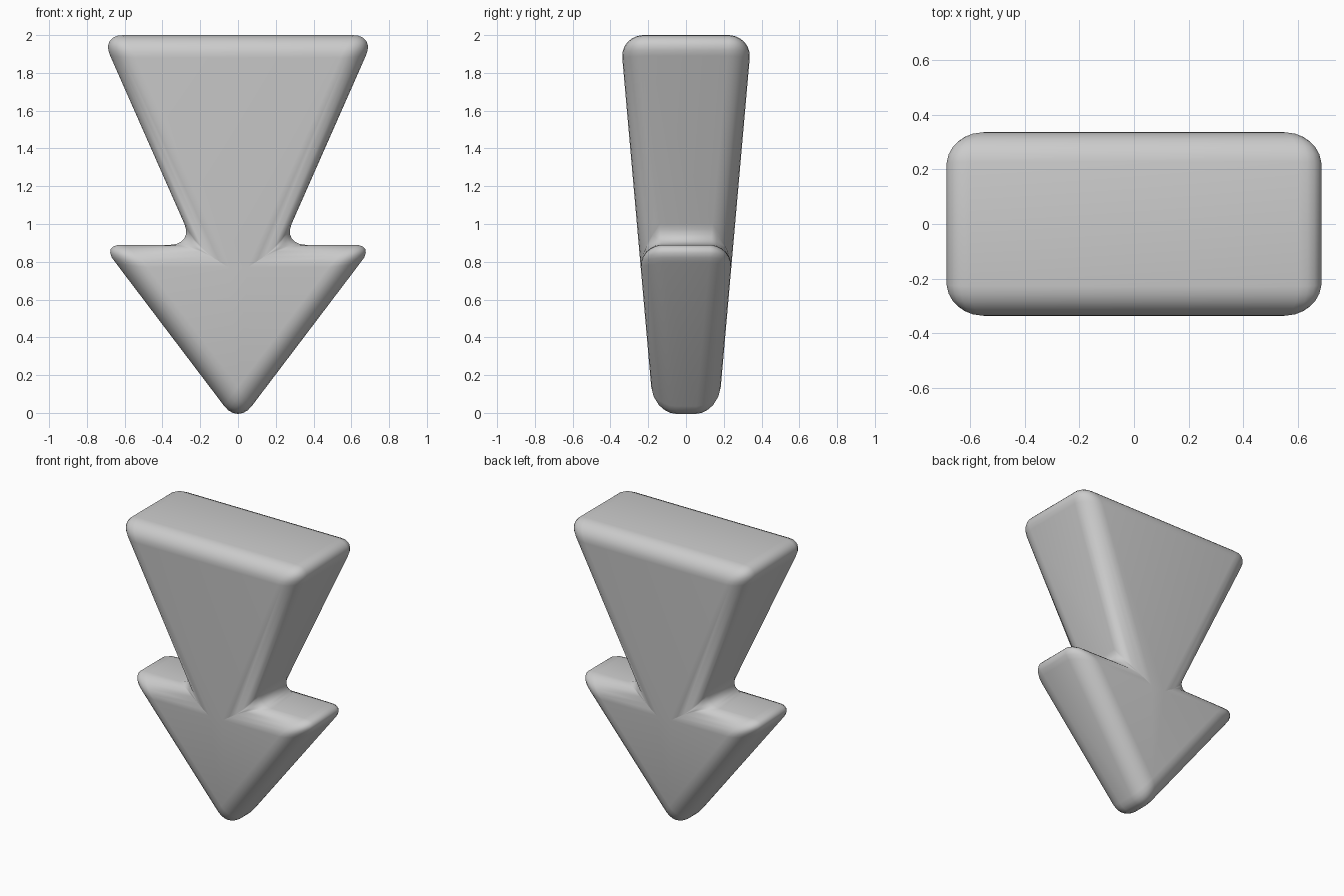
import bpy
import bmesh
import math

if "Cube" in bpy.data.objects:
    bpy.data.objects.remove(bpy.data.objects["Cube"], do_unlink=True)

# Single plain material
grey = bpy.data.materials.new("light_grey")
grey.use_nodes = True
colour = (0.6, 0.6, 0.6, 1.0)
grey.diffuse_color = colour
grey.node_tree.nodes["Principled BSDF"].inputs["Base Color"].default_value = colour

# Sharp arrow outline, right half from the tip up; mirrored for the left
half = [(0.72, 0.89), (0.235, 0.89), (0.725, 2.0)]
outline = [(0, -0.06)] + half + [(-x, z) for x, z in reversed(half)]


def half_depth(z):
    """The block thickens evenly towards the top."""
    return 0.172 + 0.088 * z


# Tapered arrow block
bm = bmesh.new()
front = [bm.verts.new((x, -half_depth(z), z)) for x, z in outline]
back = [bm.verts.new((x, half_depth(z), z)) for x, z in outline]
bm.faces.new(front)
bm.faces.new(back[::-1])
count = len(outline)
for i in range(count):
    j = (i + 1) % count
    bm.faces.new((front[j], front[i], back[i], back[j]))
bmesh.ops.recalc_face_normals(bm, faces=bm.faces)
mesh = bpy.data.meshes.new("arrow")
bm.to_mesh(mesh)
bm.free()
mesh.materials.append(grey)
arrow = bpy.data.objects.new("down_arrow", mesh)
bpy.context.collection.objects.link(arrow)

# Soft rounding on every edge, including the neck
rounding = arrow.modifiers.new("soft_edges", "BEVEL")
rounding.width = 0.12
rounding.offset_type = "OFFSET"
rounding.segments = 6
rounding.limit_method = "NONE"

bpy.ops.object.select_all(action="DESELECT")
arrow.select_set(True)
bpy.context.view_layer.objects.active = arrow
bpy.ops.object.modifier_apply(modifier=rounding.name)
bpy.ops.object.shade_smooth_by_angle(angle=math.radians(60))
